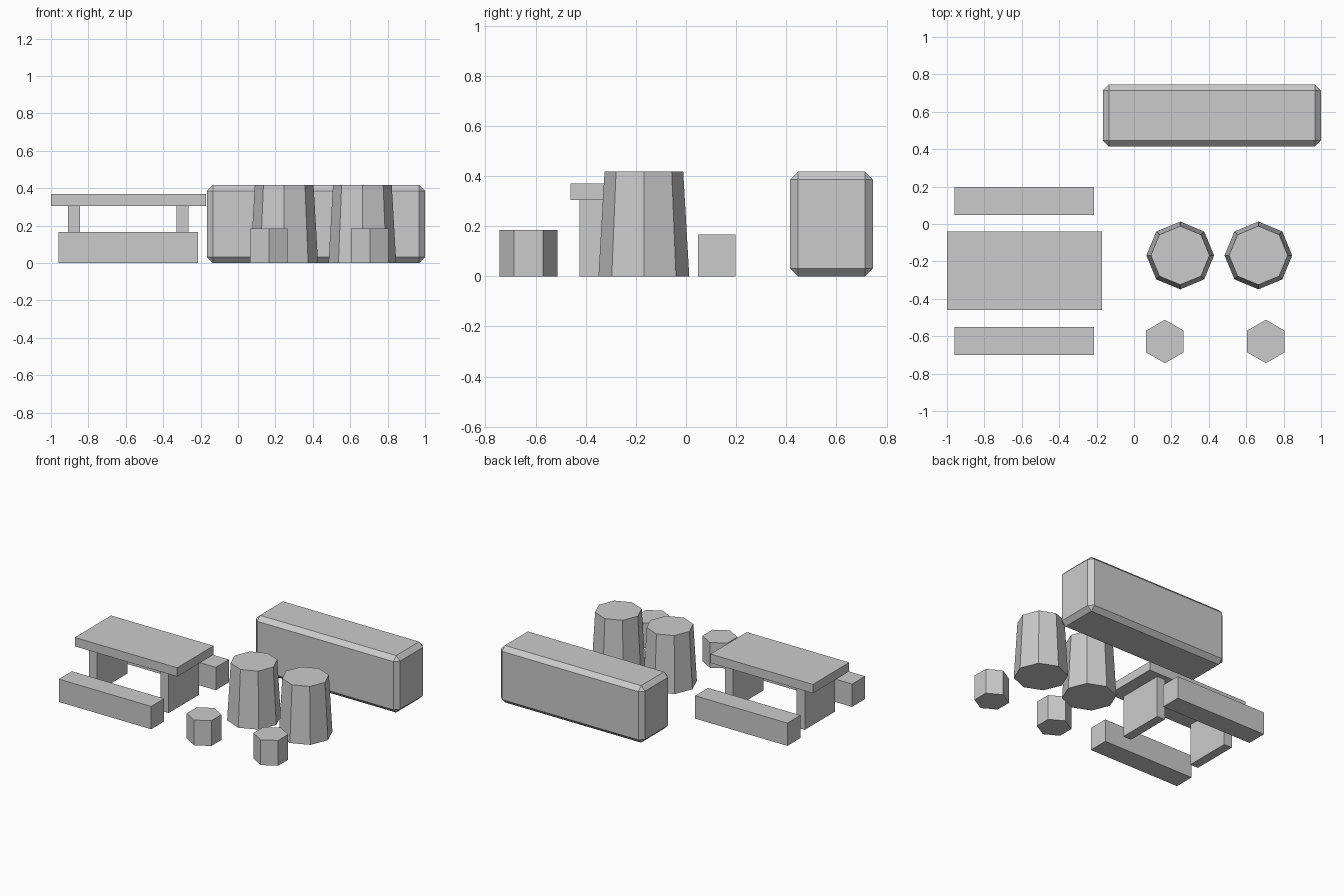
import bpy
from math import pi

cube = bpy.data.objects.get("Cube")
if cube:
    bpy.data.objects.remove(cube, do_unlink=True)

# Single plain grey used by every part
GREY = (0.6, 0.6, 0.6, 1.0)
grey = bpy.data.materials.new("plain_grey")
grey.use_nodes = True
grey.diffuse_color = GREY
bsdf = next(n for n in grey.node_tree.nodes if n.type == "BSDF_PRINCIPLED")
bsdf.inputs["Base Color"].default_value = GREY


def finish(name):
    obj = bpy.context.object
    obj.name = name
    obj.data.materials.append(grey)
    return obj


def block(name, xs, ys, zs):
    """Box spanning the given ranges."""
    spans = (xs, ys, zs)
    bpy.ops.mesh.primitive_cube_add(size=1, location=[(a + b) / 2 for a, b in spans])
    obj = finish(name)
    obj.scale = [b - a for a, b in spans]
    bpy.ops.object.transform_apply(location=False, rotation=False, scale=True)
    return obj


def prism(name, x, y, sides, bottom, top, height):
    """Upright, optionally tapered prism with a corner pointing to the back."""
    bpy.ops.mesh.primitive_cone_add(vertices=sides, radius1=bottom, radius2=top,
                                    depth=height, location=(x, y, height / 2))
    return finish(name)


# Table top and its two slab legs
block("table_top", (-1.0, -0.17), (-0.46, -0.04), (0.305, 0.37))
for side, x in (("right", -0.877), ("left", -0.297)):
    block("table_leg_" + side, (x - 0.033, x + 0.033), (-0.425, -0.075), (0, 0.305))

# Benches on both long sides of the table
for side, y in (("front", -0.625), ("back", 0.123)):
    block("bench_" + side, (-0.96, -0.213), (y - 0.075, y + 0.075), (0, 0.167))

# Long chamfered counter block
counter = block("counter", (-0.167, 1.0), (0.415, 0.745), (0, 0.417))
bevel = counter.modifiers.new("chamfer", "BEVEL")
bevel.width = 0.032
bevel.segments = 1

# Tall tapered barrels and low hexagonal stools
for side, bx, sx in (("right", 0.247, 0.165), ("left", 0.665, 0.705)):
    prism("barrel_" + side, bx, -0.168, 8, 0.181, 0.157, 0.417)
    prism("stool_" + side, sx, -0.628, 6, 0.116, 0.116, 0.185)
